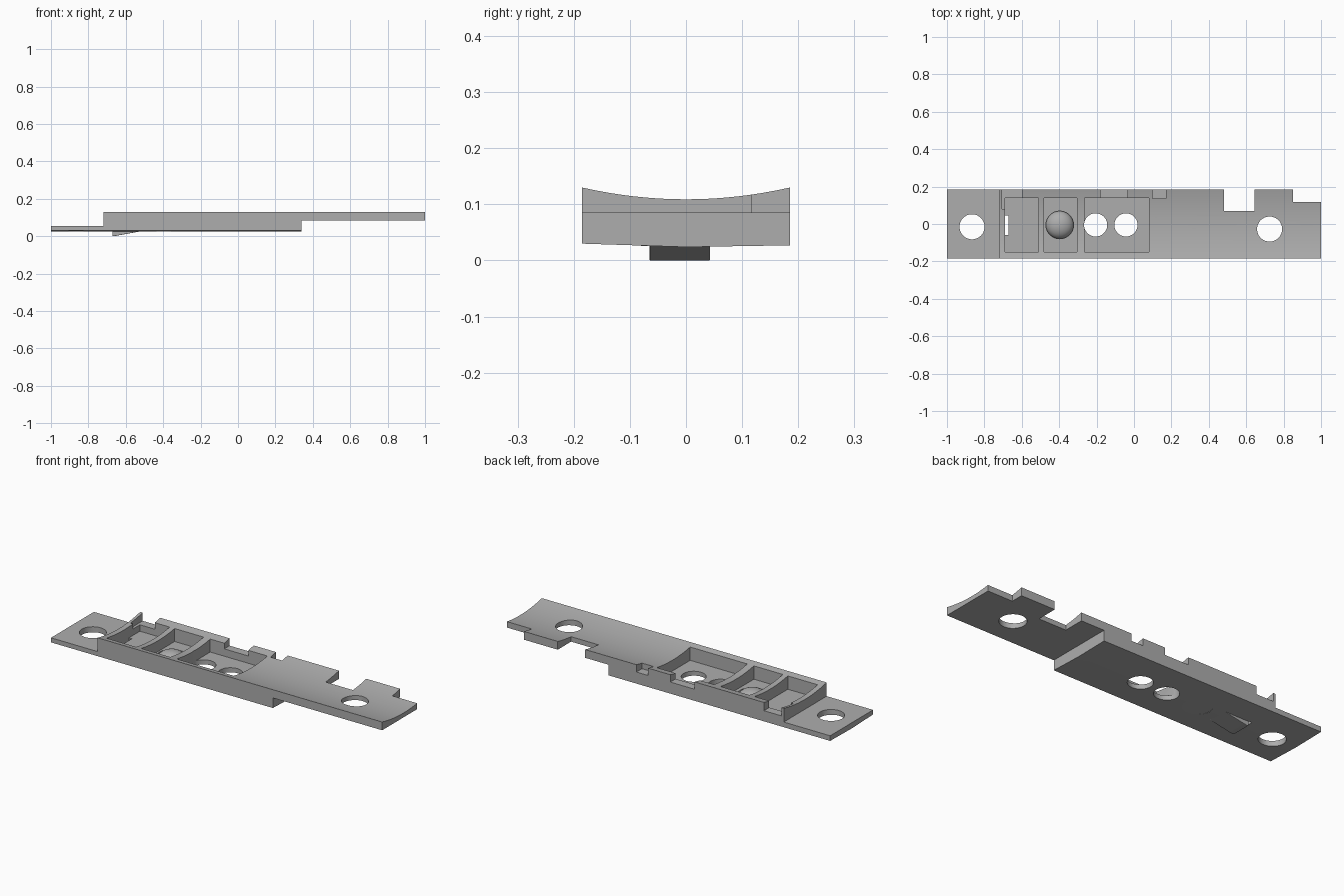
import bpy, bmesh, math
from mathutils import Matrix, Vector

cube = bpy.data.objects.get("Cube")
if cube:
    bpy.data.objects.remove(cube, do_unlink=True)

grey = bpy.data.materials.new("mid grey")
grey.use_nodes = True
COLOUR = (0.42, 0.42, 0.42, 1)
grey.diffuse_color = COLOUR
grey.node_tree.nodes["Principled BSDF"].inputs["Base Color"].default_value = COLOUR


def make(name, bm):
    bmesh.ops.recalc_face_normals(bm, faces=bm.faces)
    mesh = bpy.data.meshes.new(name)
    bm.to_mesh(mesh)
    bm.free()
    mesh.materials.append(grey)
    ob = bpy.data.objects.new(name, mesh)
    bpy.context.collection.objects.link(ob)
    return ob


def prism(name, points, offset):
    """Extrude a closed outline along an offset."""
    bm = bmesh.new()
    face = bm.faces.new([bm.verts.new(p) for p in points])
    out = bmesh.ops.extrude_face_region(bm, geom=[face])
    moved = [g for g in out["geom"] if isinstance(g, bmesh.types.BMVert)]
    bmesh.ops.translate(bm, verts=moved, vec=offset)
    return make(name, bm)


def box(name, x0, x1, y0, y1, z0, z1):
    return prism(name, [(x0, y0, z0), (x1, y0, z0), (x1, y1, z0), (x0, y1, z0)], (0, 0, z1 - z0))


def disc(name, x, y, r):
    ring = [(x + r * math.cos(i * math.tau / 48), y + r * math.sin(i * math.tau / 48), -0.1)
            for i in range(48)]
    return prism(name, ring, (0, 0, 0.4))


def smooth(ob, degrees):
    bpy.ops.object.select_all(action="DESELECT")
    ob.select_set(True)
    bpy.context.view_layer.objects.active = ob
    bpy.ops.object.shade_smooth_by_angle(angle=math.radians(degrees))


# Long plate with a hollowed top and a slightly bowed underside
HALF, TOP, FLOOR = 0.185, 0.13, 0.05
section = [(-1, -HALF, 0.030), (-1, 0, 0.024), (-1, HALF, 0.027)]
for i in range(21):
    y = HALF * (1 - i / 10)
    section.append((-1, y, TOP - 0.021 * (1 - (y / HALF) ** 2)))
plate = prism("base_plate", section, (2, 0, 0))

cutters = [
    box("tab_cut", -1.1, -0.72, -0.3, 0.3, 0.055, 0.3),
    box("underside_cut", 0.34, 1.1, -0.3, 0.3, -0.1, 0.085),
    box("wide_notch", 0.48, 0.645, 0.07, 0.3, -0.1, 0.3),
    box("end_notch", 0.85, 1.1, 0.117, 0.3, -0.1, 0.3),
    box("rim_notch_a", 0.10, 0.17, 0.137, 0.3, 0.09, 0.3),
    box("rim_notch_b", -0.18, -0.035, 0.13, 0.3, 0.09, 0.3),
    box("rim_notch_c", -0.705, -0.60, 0.13, 0.3, 0.085, 0.3),
    box("end_wall_ledge", -0.705, -0.68, 0.08, 0.2, 0.085, 0.3),
    box("latch_slot", -0.69, -0.672, -0.06, 0.045, -0.1, 0.1),
]
# Three open compartments
for i, (x0, x1) in enumerate([(-0.69, -0.51), (-0.48, -0.305), (-0.265, 0.08)]):
    cutters.append(box(f"compartment_{i}", x0, x1, -0.15, 0.139, FLOOR, 0.3))
# Screw holes, sensor holes and the dome seat
for i, (x, y, r) in enumerate([(-0.866, -0.015, 0.067), (0.725, -0.027, 0.067),
                               (-0.205, -0.005, 0.062), (-0.043, -0.005, 0.062),
                               (-0.397, -0.005, 0.074)]):
    cutters.append(disc(f"hole_{i}", x, y, r))

for c in cutters:
    mod = plate.modifiers.new(c.name, "BOOLEAN")
    mod.operation = "DIFFERENCE"
    mod.solver = "EXACT"
    mod.object = c
bpy.context.view_layer.update()
result = bpy.data.meshes.new_from_object(plate.evaluated_get(bpy.context.evaluated_depsgraph_get()))
plate.modifiers.clear()
plate.data = result
for c in cutters:
    bpy.data.objects.remove(c, do_unlink=True)
smooth(plate, 20)

# Hollow dome button standing in the middle compartment
bm = bmesh.new()
RINGS, SIDES = 8, 40
for radius, height in ((0.075, 0.052), (0.064, 0.042)):
    previous = None
    for k in range(RINGS):
        a = k / RINGS * math.pi / 2
        ring = [bm.verts.new((radius * math.cos(a) * math.cos(j * math.tau / SIDES),
                              radius * math.cos(a) * math.sin(j * math.tau / SIDES),
                              height * math.sin(a))) for j in range(SIDES)]
        if previous:
            for j in range(SIDES):
                n = (j + 1) % SIDES
                bm.faces.new((previous[j], previous[n], ring[n], ring[j]))
        previous = ring
    tip = bm.verts.new((0, 0, height))
    for j in range(SIDES):
        bm.faces.new((previous[j], previous[(j + 1) % SIDES], tip))
bmesh.ops.bridge_loops(bm, edges=[e for e in bm.edges if e.is_boundary])
bmesh.ops.translate(bm, verts=bm.verts, vec=(-0.397, -0.005, 0.026))
smooth(make("dome_button", bm), 40)

# Wedge latch under the first compartment
latch = prism("latch", [(-0.672, -0.065, 0.03), (-0.672, -0.065, 0.003), (-0.665, -0.065, 0),
                        (-0.645, -0.065, 0.003), (-0.52, -0.065, 0.026), (-0.52, -0.065, 0.03)],
              (0, 0.108, 0))
bevel = latch.modifiers.new("rounded_sides", "BEVEL")
bevel.width = 0.006
bevel.segments = 2
bevel.limit_method = "ANGLE"
bevel.angle_limit = math.radians(60)
